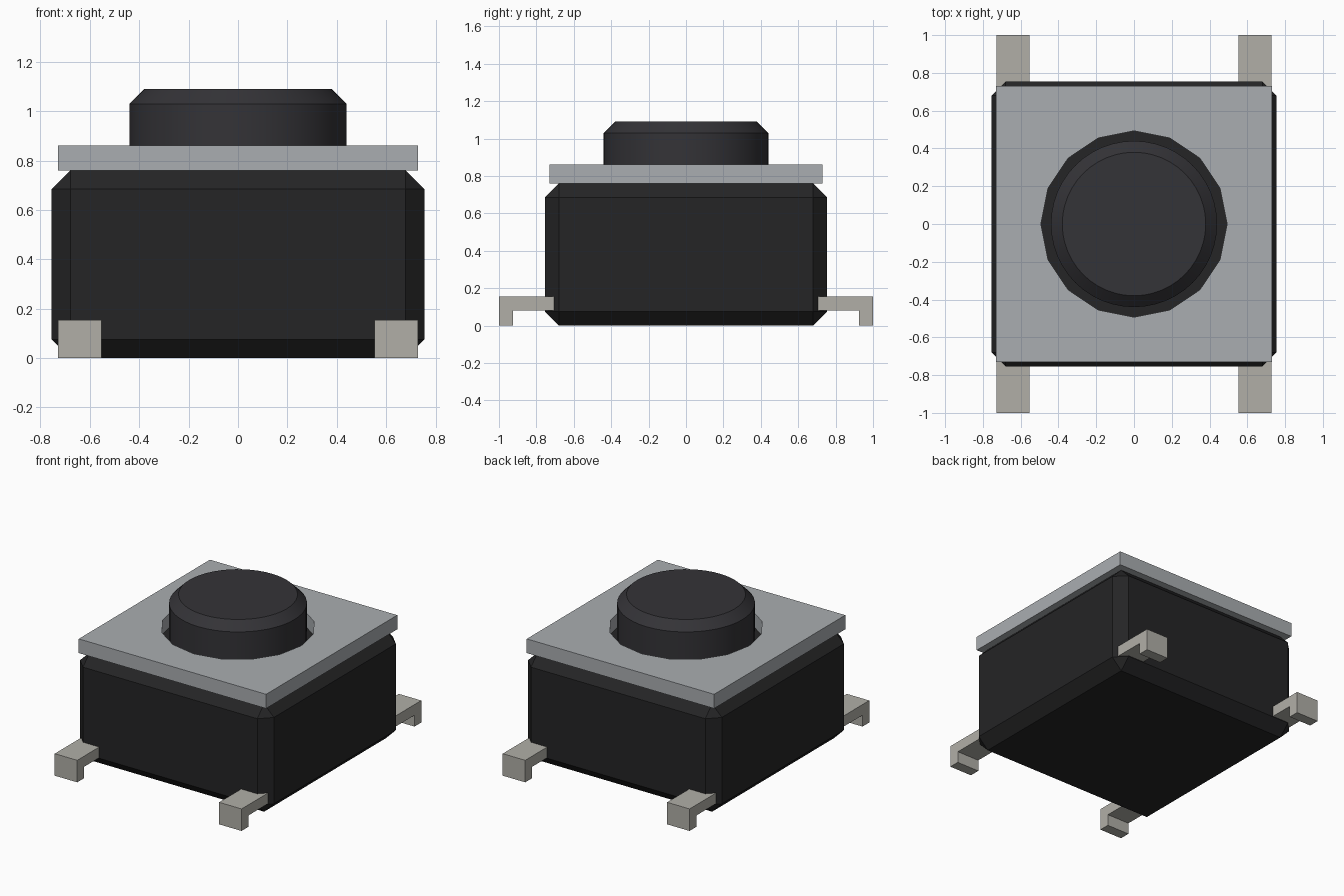
import bpy, bmesh, math

if "Cube" in bpy.data.objects:
    bpy.data.objects.remove(bpy.data.objects["Cube"])


def material(name, rgb):
    m = bpy.data.materials.new(name)
    m.diffuse_color = (*rgb, 1)
    m.use_nodes = True
    m.node_tree.nodes["Principled BSDF"].inputs["Base Color"].default_value = m.diffuse_color
    return m


BLACK = material("black_plastic", (0.018, 0.018, 0.019))
DARK = material("dark_plastic", (0.034, 0.033, 0.038))
STEEL = material("steel", (0.40, 0.42, 0.44))
TIN = material("tin", (0.44, 0.43, 0.39))


def finish(bm, name, mat):
    bmesh.ops.recalc_face_normals(bm, faces=bm.faces)
    mesh = bpy.data.meshes.new(name)
    bm.to_mesh(mesh)
    bm.free()
    mesh.materials.append(mat)
    ob = bpy.data.objects.new(name, mesh)
    bpy.context.collection.objects.link(ob)
    return ob


def bevel(bm, edges, width):
    bmesh.ops.bevel(bm, geom=edges, offset=width, segments=1,
                    affect='EDGES', profile=0.5)


# Housing: box with every edge chamfered
bm = bmesh.new()
bmesh.ops.create_cube(bm, size=1)
bmesh.ops.scale(bm, vec=(1.51, 1.51, 0.76), verts=bm.verts)
bmesh.ops.translate(bm, vec=(0, 0, 0.38), verts=bm.verts)
bevel(bm, bm.edges[:], 0.076)
finish(bm, "housing", BLACK)

# Cover plate: square sheet with a 16-sided hole
N, HALF, HOLE = 16, 0.73, 0.493
bm = bmesh.new()
rings = []
for outer, z in ((False, 0.76), (True, 0.76), (True, 0.86), (False, 0.86)):
    ring = []
    for i in range(N):
        c, s = math.cos(i * math.tau / N), math.sin(i * math.tau / N)
        r = HALF / max(abs(c), abs(s)) if outer else HOLE
        ring.append(bm.verts.new((r * c, r * s, z)))
    rings.append(ring)
for k in range(4):
    a, b = rings[k], rings[(k + 1) % 4]
    for i in range(N):
        j = (i + 1) % N
        bm.faces.new((a[i], a[j], b[j], b[i]))
finish(bm, "cover_plate", STEEL)

# Push button: round cap with a chamfered top rim
bm = bmesh.new()
bmesh.ops.create_cone(bm, cap_ends=True, segments=48, radius1=0.44,
                      radius2=0.44, depth=0.35)
bmesh.ops.translate(bm, vec=(0, 0, 0.915), verts=bm.verts)
bevel(bm, [e for e in bm.edges if all(v.co.z > 1 for v in e.verts)], 0.06)
button = finish(bm, "push_button", DARK)
bpy.context.view_layer.objects.active = button
button.select_set(True)
bpy.ops.object.shade_smooth_by_angle(angle=math.radians(30))

# Terminals: L-shaped profile extruded across x, one at each corner
PROFILE = [(0.68, 0.155), (1, 0.155), (1, 0), (0.925, 0), (0.925, 0.08), (0.68, 0.08)]
for sx, side in ((-1, "left"), (1, "right")):
    for sy, end in ((-1, "front"), (1, "back")):
        bm = bmesh.new()
        face = bm.faces.new([bm.verts.new((sx * 0.553, sy * y, z)) for y, z in PROFILE])
        ext = bmesh.ops.extrude_face_region(bm, geom=[face], use_keep_orig=True)
        moved = [g for g in ext["geom"] if isinstance(g, bmesh.types.BMVert)]
        bmesh.ops.translate(bm, vec=(sx * 0.175, 0, 0), verts=moved)
        finish(bm, f"terminal_{end}_{side}", TIN)
